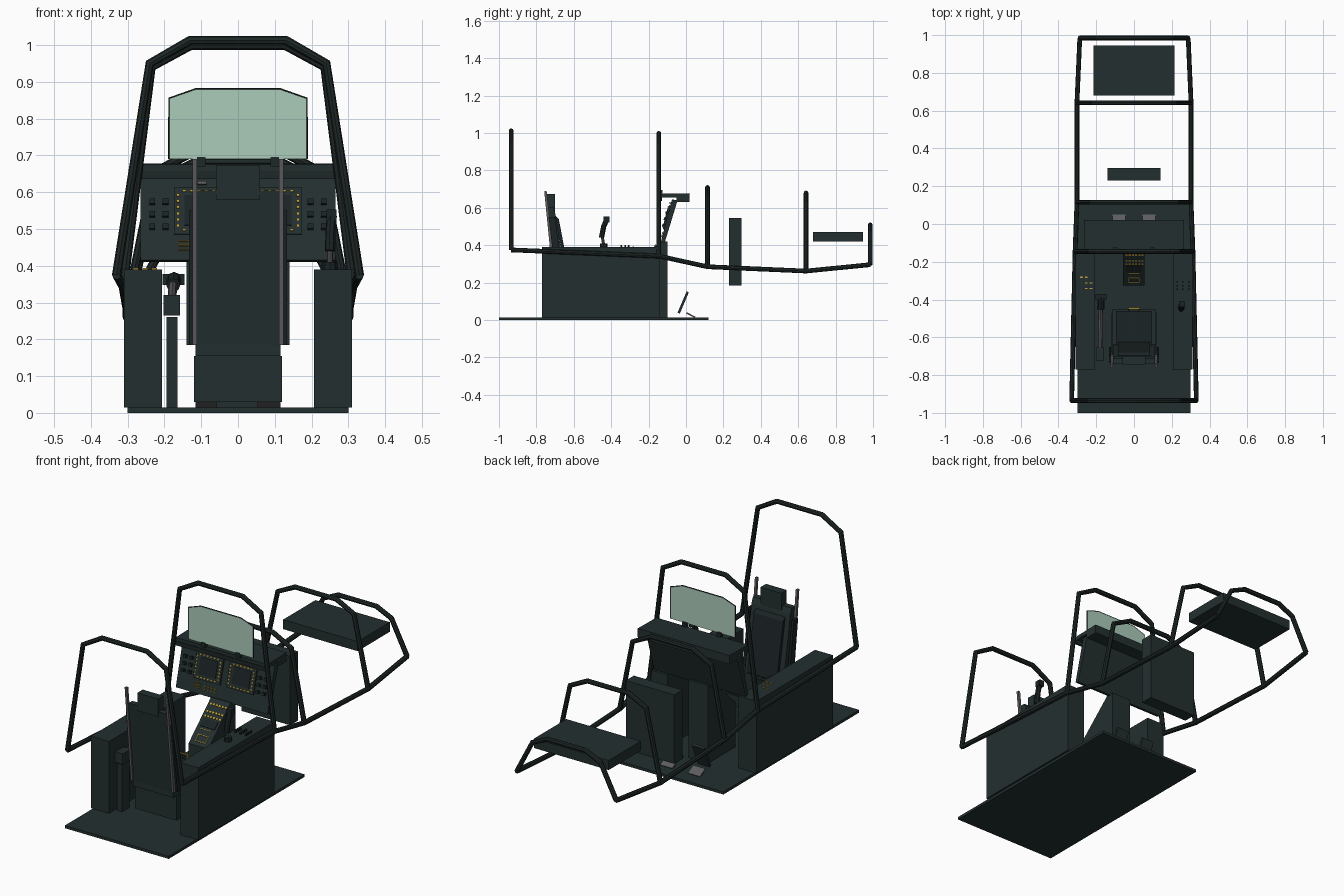
import bpy, bmesh, math
from mathutils import Vector, Matrix

if "Cube" in bpy.data.objects:
    bpy.data.objects.remove(bpy.data.objects["Cube"])


def material(name, rgb):
    m = bpy.data.materials.new(name)
    m.diffuse_color = (*rgb, 1)
    m.use_nodes = True
    m.node_tree.nodes["Principled BSDF"].inputs["Base Color"].default_value = m.diffuse_color
    return m


BODY = material("dark slate", (0.017, 0.028, 0.028))
FRAME = material("frame black", (0.013, 0.021, 0.020))
PAD = material("cushion black", (0.011, 0.017, 0.018))
GREY = material("bare metal", (0.11, 0.11, 0.115))
GLASS = material("green glass", (0.41, 0.60, 0.49))
YELLOW = material("marking yellow", (0.55, 0.36, 0.04))


def finish(name, bm, mat):
    bmesh.ops.recalc_face_normals(bm, faces=bm.faces)
    me = bpy.data.meshes.new(name)
    bm.to_mesh(me)
    bm.free()
    me.materials.append(mat)
    ob = bpy.data.objects.new(name, me)
    bpy.context.collection.objects.link(ob)
    return ob


def boxes(name, items, mat, matrix=Matrix()):
    """One object from boxes given as (x0, x1, y0, y1, z0, z1)."""
    bm = bmesh.new()
    for x0, x1, y0, y1, z0, z1 in items:
        mid = Vector((x0 + x1, y0 + y1, z0 + z1)) / 2
        m = matrix @ Matrix.Translation(mid) @ Matrix.Diagonal((x1 - x0, y1 - y0, z1 - z0, 1))
        bmesh.ops.create_cube(bm, size=1, matrix=m)
    return finish(name, bm, mat)


def prism(name, pts, a, b, mat, axis="x"):
    """Extrude a (y, z) profile along x, or an (x, z) profile along y."""
    bm = bmesh.new()
    put = (lambda p: (a, p[0], p[1])) if axis == "x" else (lambda p: (p[0], a, p[1]))
    f = bm.faces.new([bm.verts.new(put(p)) for p in pts])
    r = bmesh.ops.extrude_face_region(bm, geom=[f])
    d = Vector((b - a, 0, 0)) if axis == "x" else Vector((0, b - a, 0))
    bmesh.ops.translate(bm, verts=[v for v in r["geom"] if isinstance(v, bmesh.types.BMVert)], vec=d)
    return finish(name, bm, mat)


def tube(name, pts, radius, mat, res=2):
    cu = bpy.data.curves.new(name, "CURVE")
    cu.dimensions = "3D"
    sp = cu.splines.new("POLY")
    sp.points.add(len(pts) - 1)
    for p, q in zip(sp.points, pts):
        p.co = (*q, 1)
    cu.bevel_depth, cu.bevel_resolution, cu.use_fill_caps = radius, res, True
    cu.materials.append(mat)
    ob = bpy.data.objects.new(name, cu)
    bpy.context.collection.objects.link(ob)
    bpy.ops.object.select_all(action="DESELECT")
    ob.select_set(True)
    bpy.context.view_layer.objects.active = ob
    bpy.ops.object.convert(target="MESH")
    ob = bpy.context.object
    bpy.ops.object.shade_smooth_by_angle()
    return ob


# floor and the two side consoles
boxes("floor", [(-.3, .3, -1, .12, 0, .014)], BODY)
for s, side in ((-1, "left"), (1, "right")):
    x0, x1 = sorted((s * .206, s * .31))
    boxes(side + "_console", [(x0, x1, -.77, -.14, .014, .39)], BODY)

# canopy frame: hoops as (y, foot, shoulder, crown), joined by rails at the feet
HOOPS = [
    (-.935, (.33, .375), (.24, .95), (.13, 1.013)),
    (-.145, (.312, .342), (.235, .94), (.128, .999)),
    (.115, (.302, .285), (.228, .655), (.12, .71)),
    (.642, (.302, .262), (.22, .63), (.12, .68)),
    (.985, (.287, .296), (.197, .47), (.11, .51)),
]
R = .0125
for i, (y, *half) in enumerate(HOOPS):
    pts = [(-x, y, z) for x, z in half] + [(x, y, z) for x, z in reversed(half)]
    tube(f"canopy_hoop_{i + 1}", pts, R, FRAME)
for s, side in ((-1, "left"), (1, "right")):
    tube(side + "_canopy_rail", [(s * h[1][0], h[0], h[1][1]) for h in HOOPS], R, FRAME)

# equipment boxes ahead of the panel
boxes("avionics_box", [(-.14, .14, .23, .297, .185, .545)], BODY)
boxes("nose_box", [(-.215, .215, .68, .945, .42, .47)], BODY)

# instrument panel, leaning away at the top
prism("instrument_panel", [(-.135, .415), (-.115, .41), (-.045, .64), (-.075, .645)], -.265, .265, BODY)
prism("glareshield", [(-.135, .655), (-.05, .655), (-.05, .632), (.02, .632), (.02, .678), (-.135, .675)],
      -.265, .265, BODY)
boxes("glareshield_lip", [(-.265, .265, -.138, -.128, .636, .657)], FRAME)

# panel details in a frame lying on the panel face (local z runs up the face)
ON_PANEL = Matrix.Translation((0, -.135, .415)) @ Matrix.Rotation(-math.atan2(.06, .23), 4, "X")
bezels, screens, keys = [], [], []
for s in (-1, 1):
    c, m = s * .096, .138
    bezels.append((c - .078, c + .078, -.008, .004, m - .066, m + .066))
    screens.append((c - .05, c + .05, -.011, -.006, m - .042, m + .042))
    for k in range(6):
        dx, dz = -.05 + k * .02, -.0425 + k * .017
        for e in (-1, 1):
            kx, kz = c + e * .067, m + e * .055
            keys.append((c + dx - .005, c + dx + .005, -.012, -.006, kz - .003, kz + .003))
            keys.append((kx - .004, kx + .004, -.012, -.006, m + dz - .0035, m + dz + .0035))
boxes("display_bezels", bezels, BODY, ON_PANEL)
boxes("display_screens", screens, PAD, ON_PANEL)
for z in (.028, .043):
    for a, b in ((z, z + .002), (z + .01, z + .012)):
        keys.append((-.162, -.132, -.006, .002, a, b))
    keys += [(x, x + .002, -.006, .002, z, z + .012) for x in (-.162, -.134)]
    keys += [(-.11 + k * .02, -.099 + k * .02, -.006, .002, z, z + .005) for k in range(4)]
boxes("panel_keys", keys, YELLOW, ON_PANEL)
boxes("warning_plate", [(-.11, -.085, -.008, .002, .212, .220)], GREY, ON_PANEL)
boxes("panel_knobs", [(s * .215 + d - .008, s * .215 + d + .008, -.016, .002, z, z + .014)
                      for s in (-1, 1) for d in (-.018, .018) for z in (.085, .12, .155)], PAD, ON_PANEL)

# head-up glass with a thin rim
outline = [(-.187, .69), (.187, .69), (.187, .855), (.115, .88), (-.115, .88), (-.187, .855)]
prism("head_up_glass", outline, -.142, -.138, GLASS, "y")
tube("glass_rim", [(x, -.14, z) for x, z in outline[1:] + outline[:1]], .003, FRAME, 0)
boxes("glass_mounts", [(s * .1 - .012, s * .1 + .012, -.145, -.125, .67, .695) for s in (-1, 1)], FRAME)

# centre pedestal with key rows on its slope
prism("pedestal", [(-.325, .014), (-.325, .25), (-.14, .42), (-.1, .42), (-.1, .014)], -.058, .055, BODY)
SLOPE = Matrix.Translation((0, -.325, .25)) @ Matrix.Rotation(math.atan2(.17, .185), 4, "X")
rows = [(-.045 + k * .017, -.034 + k * .017, v, v + .009, -.002, .004)
        for k in range(6) for v in (.15, .175, .215)]
rows += [(-.03, .03, v, v + .003, -.002, .004) for v in (.02, .055, .085)]
rows += [(x, x + .003, .02, .058, -.002, .004) for x in (-.03, .027)]
boxes("pedestal_keys", rows, YELLOW, SLOPE)
boxes("pedestal_screen", [(-.045, .042, .1, .142, -.002, .004)], PAD, SLOPE)

# keys and switches on the consoles
boxes("console_keys", [(-.285 + k * .025, -.27 + k * .025, y, y + .006, .388, .394)
                       for k in range(3) for y in (-.345, -.315, -.285) if (k + int(y * 200)) % 3], YELLOW)
boxes("console_switches", [(.225 + k * .03, .233 + k * .03, y, y + .008, .388, .402)
                           for k in range(3) for y in (-.35, -.33, -.31)], PAD)

# ejection seat: base, pan, leaning back, headrest and guide rails
boxes("seat_base", [(-.12, .12, -.68, -.47, .03, .155)], BODY)
boxes("seat_pan", [(-.115, .115, -.70, -.45, .155, .21)], BODY)
boxes("seat_cushion", [(-.095, .095, -.66, -.46, .21, .24)], PAD)
prism("seat_back", [(-.70, .185), (-.635, .185), (-.70, .575), (-.712, .605), (-.742, .605)], -.112, .112, BODY)
prism("back_cushion", [(-.64, .24), (-.625, .25), (-.68, .54), (-.70, .56)], -.085, .085, PAD)
boxes("headrest", [(-.06, .06, -.745, -.70, .58, .673)], BODY)
for s, side in ((-1, "left"), (1, "right")):
    prism(side + "_seat_rail", [(-.708, .185), (-.69, .185), (-.745, .69), (-.758, .69)],
          s * .118 - .006, s * .118 + .006, GREY)
    prism(side + "_seat_flange", [(-.69, .185), (-.65, .185), (-.70, .55), (-.735, .55)],
          s * .127 - .006, s * .127 + .006, PAD)
tube("ejection_handle", [(-.025, -.455, .225), (-.025, -.447, .257), (.025, -.447, .257), (.025, -.455, .225)],
     .005, YELLOW)

# power lever on the left: post, hinge block, arm and grip
boxes("lever_post", [(-.195, -.165, -.72, -.66, .014, .26)], BODY)
boxes("lever_block", [(-.202, -.158, -.725, -.655, .265, .32)], BODY)
tube("lever_arm", [(-.18, -.68, .30), (-.178, -.5, .335), (-.176, -.42, .352)], .012, GREY)
tube("lever_grip", [(-.176, -.45, .347), (-.174, -.385, .365)], .019, PAD)
boxes("lever_head", [(-.205, -.145, -.40, -.37, .348, .378)], PAD)

# control stick on the right console
tube("stick_boot", [(.25, -.44, .388), (.25, -.44, .41)], .02, PAD)
tube("stick_shaft", [(.25, -.44, .40), (.25, -.45, .46)], .008, GREY)
tube("stick_grip", [(.25, -.452, .44), (.252, -.44, .50), (.255, -.425, .535)], .014, PAD)
boxes("stick_head", [(.24, .268, -.44, -.408, .522, .553)], PAD)

# rudder pedals
for s, side in ((-1, "left"), (1, "right")):
    prism(side + "_pedal", [(-.045, .04), (-.033, .034), (.015, .148), (.004, .154)], s * .08 - .035, s * .08 + .035, BODY)
    prism(side + "_heel_rest", [(0, .035), (.005, .042), (.05, .018), (.045, .012)], s * .08 - .035, s * .08 + .035, GREY)
